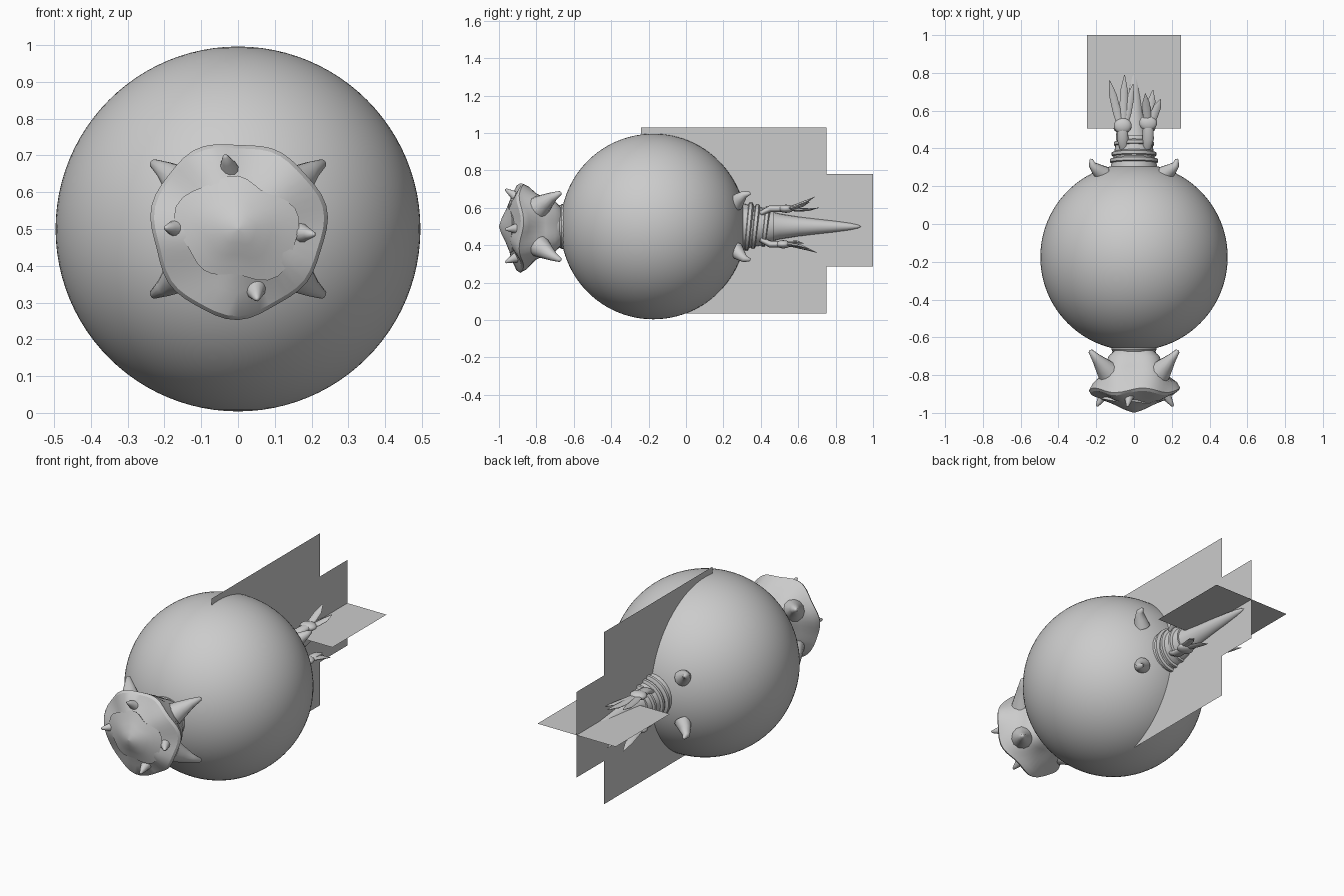
import bpy, bmesh, math, random
from mathutils import Vector

if "Cube" in bpy.data.objects:
    bpy.data.objects.remove(bpy.data.objects["Cube"])

random.seed(4)
CZ = 0.5  # height of the long axis


def finish(name, bm, smooth=40):
    bmesh.ops.recalc_face_normals(bm, faces=bm.faces)
    me = bpy.data.meshes.new(name)
    bm.to_mesh(me)
    bm.free()
    ob = bpy.data.objects.new(name, me)
    bpy.context.collection.objects.link(ob)
    if smooth:
        bpy.ops.object.select_all(action='DESELECT')
        bpy.context.view_layer.objects.active = ob
        ob.select_set(True)
        bpy.ops.object.shade_smooth_by_angle(angle=math.radians(smooth))
    return ob


def skin(bm, rings):
    n = len(rings[0])
    for a, b in zip(rings, rings[1:]):
        for i in range(n):
            j = (i + 1) % n
            bm.faces.new((a[i], a[j], b[j], b[i]))
    bm.faces.new(rings[0])
    bm.faces.new(rings[-1])


def lathe(name, profile, n=40, warp=None, smooth=40):
    """Revolve (y, radius) pairs around the long axis."""
    bm = bmesh.new()
    rings = []
    for k, (y, r) in enumerate(profile):
        ring = []
        for i in range(n):
            a = 2 * math.pi * i / n
            rr, yy = warp(k, a, r, y) if warp else (r, y)
            ring.append(bm.verts.new((rr * math.cos(a), yy, CZ + rr * math.sin(a))))
        rings.append(ring)
    skin(bm, rings)
    return finish(name, bm, smooth)


def horn(name, path, radii, flat=1.0, up=(0, 0, 1), n=12):
    """Tapered tube along a path; flat < 1 thins it in the up direction."""
    bm = bmesh.new()
    pts = [Vector(p) for p in path]
    rings = []
    for k, p in enumerate(pts):
        t = (pts[min(k + 1, len(pts) - 1)] - pts[max(k - 1, 0)]).normalized()
        side = t.cross(Vector(up)).normalized()
        top = side.cross(t)
        rings.append([bm.verts.new(p + radii[k] * (math.cos(a) * side + flat * math.sin(a) * top))
                      for a in (2 * math.pi * i / n for i in range(n))])
    skin(bm, rings)
    return finish(name, bm, 50)


def spike(name, base, tip, r, bend=(0, 0, 0)):
    b, t, c = Vector(base), Vector(tip), Vector(bend)
    path = [b, b.lerp(t, 0.35) + c * 0.7, b.lerp(t, 0.7) + c, b.lerp(t, 0.95), t]
    return horn(name, path, [r, r * 0.72, r * 0.42, r * 0.2, r * 0.03], up=(0.3, 0.2, 1))


def blob(name, loc, size):
    bm = bmesh.new()
    bmesh.ops.create_uvsphere(bm, u_segments=14, v_segments=8, radius=1)
    for v in bm.verts:
        v.co = Vector(v.co[i] * size[i] + loc[i] for i in range(3))
    return finish(name, bm, 60)


def panel(name, corners):
    bm = bmesh.new()
    bm.faces.new([bm.verts.new(c) for c in corners])
    return finish(name, bm, 0)


# large sphere
bm = bmesh.new()
bmesh.ops.create_uvsphere(bm, u_segments=96, v_segments=48, radius=0.496)
bmesh.ops.translate(bm, verts=bm.verts, vec=(0, -0.175, CZ))
finish("sphere", bm, 60)

# flat panels behind the sphere
for nm, y0, y1, z0, z1 in (("large_panel", -0.24, 0.75, 0.035, 1.03),
                           ("small_upright_panel", 0.505, 1.0, 0.285, 0.78)):
    panel(nm, [(0, y0, z0), (0, y1, z0), (0, y1, z1), (0, y0, z1)])
panel("small_flat_panel", [(-0.25, 0.505, 0.53), (0.25, 0.505, 0.53),
                           (0.25, 1.0, 0.53), (-0.25, 1.0, 0.53)])


# rough head: wavy rim, hollows between the rear spikes
def head_warp(k, a, r, y):
    if k < 4:
        r *= 1 - 0.08 * math.cos(4 * a)
    elif k < 8:
        r *= 1 + 0.025 * math.sin(3 * a + 0.6) + 0.02 * math.sin(7 * a)
        y += 0.012 * math.sin(5 * a + 1)
    return r, y


lathe("head", [(-0.67, 0.11), (-0.70, 0.145), (-0.75, 0.165), (-0.80, 0.19), (-0.85, 0.222),
               (-0.88, 0.238), (-0.895, 0.228), (-0.925, 0.165), (-0.95, 0.105),
               (-0.975, 0.055), (-0.998, 0.004)], 48, head_warp, 30)


# overlapping front plate with a ragged edge
def plate_warp(k, a, r, y):
    f = 1 + 0.13 * math.sin(2 * a + 2.2) + 0.07 * math.sin(5 * a)
    return r * f, y + (f - 1) * r * 0.4


lathe("front_plate", [(-0.915, 0.13), (-0.938, 0.15), (-0.952, 0.115), (-0.965, 0.085),
                      (-0.985, 0.045), (-0.999, 0.003)], 36, plate_warp, 30)
lathe("head_collar", [(-0.63, 0.115), (-0.665, 0.12), (-0.675, 0.112), (-0.685, 0.12),
                      (-0.71, 0.12)], 32)

# front spikes
for i, (b, t) in enumerate((((-0.02, 0.645), (-0.035, 0.70)), ((-0.15, 0.5), (-0.198, 0.503)),
                            ((0.155, 0.49), (0.208, 0.485)), ((0.045, 0.345), (0.052, 0.308)))):
    spike(f"front_spike_{i + 1}", (b[0], -0.885, b[1]), (t[0], -0.967, t[1]), 0.036)

# rear head spikes, and claws around the tail root
for sx in (-1, 1):
    for sz in (-1, 1):
        tag = ("left" if sx < 0 else "right") + ("_lower" if sz < 0 else "_upper")
        spike("head_spike_" + tag, (sx * 0.135, -0.785, CZ + sz * 0.105),
              (sx * 0.235, -0.668, CZ + sz * 0.182), 0.062, (-sx * 0.006, -0.008, 0))
        spike("claw_" + tag, (sx * 0.165, 0.265, CZ + sz * 0.125),
              (sx * 0.23, 0.345, CZ + sz * 0.18), 0.045, (sx * 0.012, -0.006, sz * 0.01))

# tail: flared root, ridged collar, long spike
lathe("tail_root", [(0.24, 0.125), (0.31, 0.122), (0.36, 0.108), (0.42, 0.098), (0.47, 0.085)], 32)
for i, (y, r) in enumerate(((0.335, 0.128), (0.37, 0.118), (0.425, 0.106))):
    lathe(f"tail_ring_{i + 1}", [(y - 0.016, r - 0.02), (y - 0.008, r), (y + 0.008, r),
                                 (y + 0.016, r - 0.02)], 32, lambda k, a, r, y: (r, y + 0.012 * math.sin(a)))
lathe("tail_spike", [(0.42, 0.09), (0.50, 0.068), (0.60, 0.052), (0.70, 0.04),
                     (0.80, 0.029), (0.88, 0.018), (0.92, 0.009), (0.935, 0.001)], 24)


# four fingered leaf clusters around the tail
def cluster(tag, x, y, sz, tips):
    z = CZ + sz * 0.095
    horn("stem_" + tag, [(x * 0.9, 0.40, CZ + sz * 0.07), (x, 0.45, z), (x, y, z)],
         [0.022, 0.03, 0.028], 0.6)
    blob("palm_" + tag, (x, y + 0.01, z), (0.048, 0.042, 0.022))
    for i, (tx, ty, tz) in enumerate(tips):
        b, t = Vector((x + (tx - x) * 0.15, y, z)), Vector((tx, ty, CZ + sz * tz))
        path = [b, b.lerp(t, 0.35), b.lerp(t, 0.7), t]
        path[1].z -= sz * 0.008
        path[2].z -= sz * 0.008
        horn(f"finger_{tag}_{i + 1}", path, [0.016, 0.022, 0.02, 0.002], 0.4, n=8)


left = [(-0.13, 0.76, 0.12), (-0.05, 0.79, 0.11), (-0.005, 0.74, 0.10)]
right = [(0.06, 0.69, 0.16), (0.14, 0.66, 0.13), (0.10, 0.71, 0.10)]
cluster("left_upper", -0.06, 0.51, 1, left)
cluster("right_upper", 0.075, 0.525, 1, right)
cluster("left_lower", -0.065, 0.51, -1, left)
cluster("right_lower", 0.07, 0.51, -1, [(0.06, 0.70, 0.14), (0.13, 0.66, 0.12), (0.10, 0.63, 0.09)])
